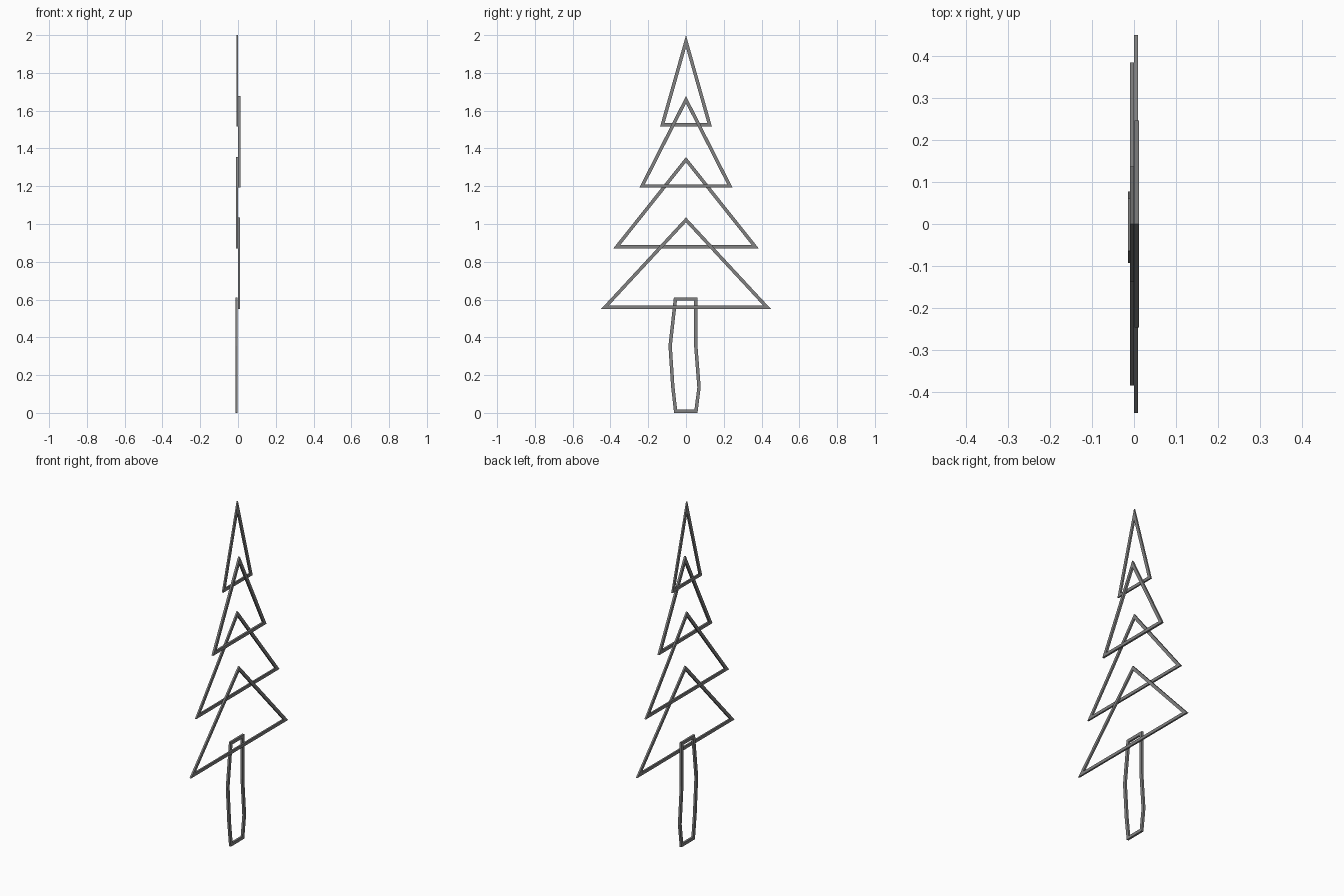
import bpy, bmesh
from mathutils import Vector

if "Cube" in bpy.data.objects:
    bpy.data.objects.remove(bpy.data.objects["Cube"])

WIDTH = 0.018  # width of the strips

# Dark grey metal
dark = bpy.data.materials.new("dark_grey")
dark.diffuse_color = (0.22, 0.22, 0.22, 1)
dark.use_nodes = True
dark.node_tree.nodes["Principled BSDF"].inputs["Base Color"].default_value = dark.diffuse_color


def inset(points, d):
    # mitred inward offset of a counter-clockwise loop
    pts = [Vector(p) for p in points]
    out = []
    for i, p in enumerate(pts):
        a = (p - pts[i - 1]).normalized()
        b = (pts[(i + 1) % len(pts)] - p).normalized()
        na, nb = Vector((-a.y, a.x)), Vector((-b.y, b.x))
        out.append(p + (na + nb) * d / (1 + na.dot(nb)))
    return out


def frame(name, outline, x0, x1):
    # flat closed strip in the y-z plane, from x0 to x1
    bm = bmesh.new()
    loops = [(outline, x0), (outline, x1),
             (inset(outline, WIDTH), x1), (inset(outline, WIDTH), x0)]
    rings = [[bm.verts.new((x, p[0], p[1])) for p in pts] for pts, x in loops]
    n = len(outline)
    for r in range(4):
        a, b = rings[r], rings[(r + 1) % 4]
        for i in range(n):
            j = (i + 1) % n
            bm.faces.new((a[i], a[j], b[j], b[i]))
    bmesh.ops.recalc_face_normals(bm, faces=bm.faces)
    me = bpy.data.meshes.new(name)
    bm.to_mesh(me)
    bm.free()
    me.materials.append(dark)
    bpy.context.collection.objects.link(bpy.data.objects.new(name, me))


# Branch tiers: half width, base z, apex z, x range
tiers = [
    (0.450, 0.550, 1.035, 0.000, 0.010),
    (0.385, 0.871, 1.355, -0.0095, 0.000),
    (0.247, 1.192, 1.678, 0.001, 0.0125),
    (0.137, 1.516, 2.000, -0.009, 0.000),
]
for k, (w, base, apex, x0, x1) in enumerate(tiers):
    frame(f"branch_tier_{k + 1}", [(-w, base), (w, base), (0, apex)], x0, x1)

# Slightly crooked trunk outline
frame("trunk", [(-0.063, 0), (0.061, 0), (0.078, 0.135), (0.061, 0.355),
                (0.061, 0.612), (-0.064, 0.612), (-0.093, 0.355),
                (-0.079, 0.14)], -0.014, -0.002)
